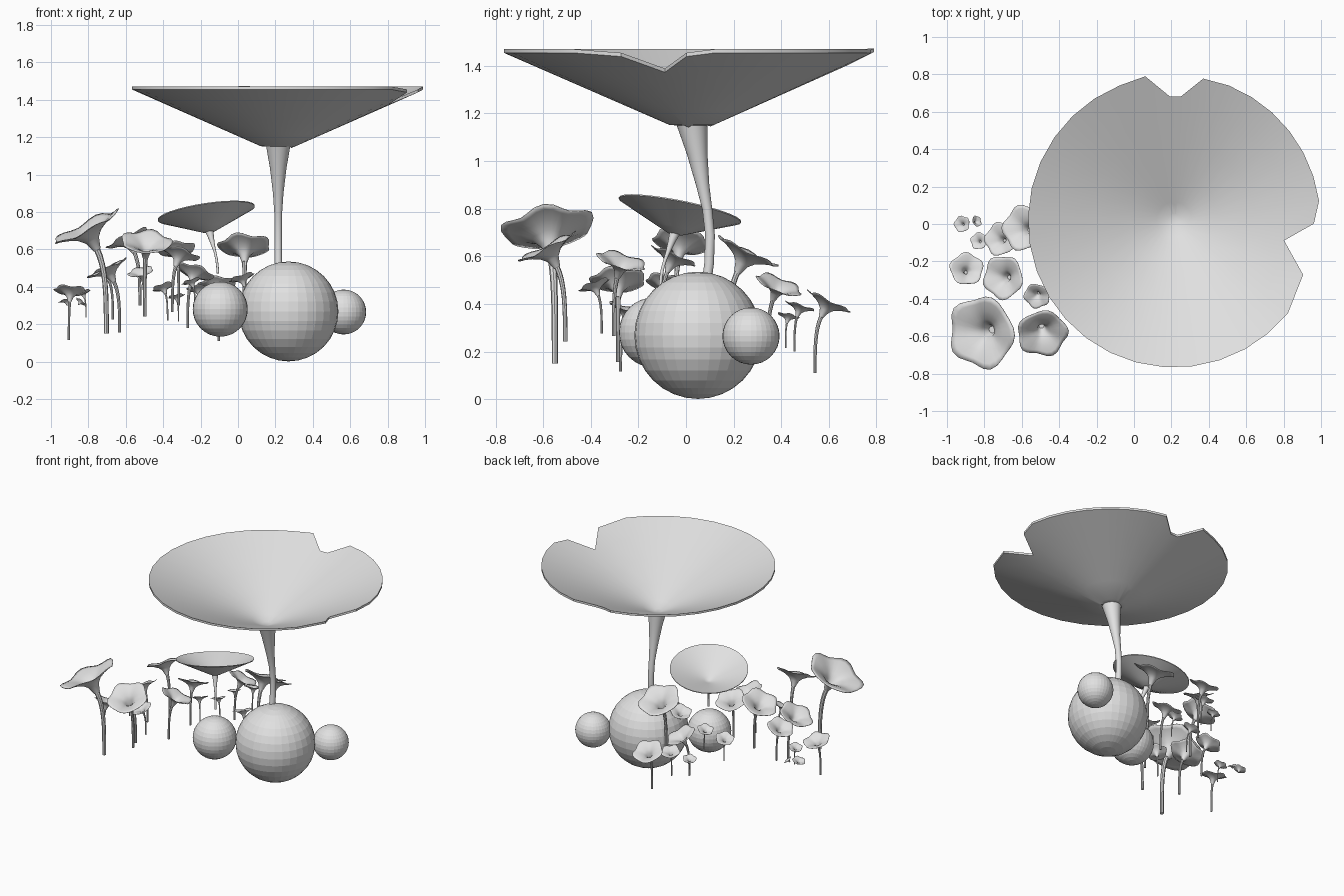
import bpy, bmesh, math
from mathutils import Vector, Matrix

if "Cube" in bpy.data.objects:
    bpy.data.objects.remove(bpy.data.objects["Cube"])

grey = bpy.data.materials.new("plain_grey")
grey.diffuse_color = (0.75, 0.75, 0.75, 1)
grey.use_nodes = True
grey.node_tree.nodes["Principled BSDF"].inputs["Base Color"].default_value = grey.diffuse_color


def loft(name, rings, matrix, cap_start=True, thickness=0):
    """Skin a list of equally long point rings into one smooth object."""
    bm = bmesh.new()
    loops = [[bm.verts.new(matrix @ Vector(p)) for p in ring] for ring in rings]
    n = len(loops[0])
    for a, b in zip(loops, loops[1:]):
        for i in range(n):
            j = (i + 1) % n
            bm.faces.new((a[i], a[j], b[j], b[i]))
    if cap_start:
        bm.faces.new(loops[0])
    bm.faces.new(loops[-1])
    bmesh.ops.recalc_face_normals(bm, faces=bm.faces)
    mesh = bpy.data.meshes.new(name)
    bm.to_mesh(mesh)
    bm.free()
    obj = bpy.data.objects.new(name, mesh)
    bpy.context.collection.objects.link(obj)
    mesh.materials.append(grey)
    bpy.context.view_layer.objects.active = obj
    bpy.ops.object.select_all(action='DESELECT')
    obj.select_set(True)
    bpy.ops.object.shade_smooth_by_angle(angle=math.radians(40))
    if thickness:
        mod = obj.modifiers.new("thickness", 'SOLIDIFY')
        mod.thickness = thickness
        mod.offset = 0
    return obj


def frame(centre, normal, scale):
    rot = Vector(normal).normalized().to_track_quat('Z', 'Y').to_matrix().to_4x4()
    return Matrix.Translation(centre) @ rot @ Matrix.Scale(scale, 4)


# Round stones: flat-faced spheres
for name, centre, radius in (
        ("big_stone", (0.27, 0.05, 0.268), 0.267),
        ("left_stone", (-0.095, -0.135, 0.28), 0.147),
        ("right_stone", (0.565, 0.273, 0.265), 0.12)):
    bpy.ops.mesh.primitive_uv_sphere_add(segments=32, ring_count=16, radius=radius, location=centre)
    bpy.context.object.name = name
    bpy.context.object.data.materials.append(grey)

# Funnel leaves: conical shell with rim notches, running into a bent stem
notches = {-22.6: 0.955, -10: 0.763, -1: 0.955, 8: 1.0, 78.5: 0.995,
           87: 0.853, 92: 0.853, 101.3: 1.01}


def leaf(name, matrix, notched=True):
    rim = {a: 1.0 for a in range(-30, 330, 12)}
    if notched:
        rim = {a: 1.0 for a in [*range(18, 78, 10), *range(112, 331, 11)]}
        rim.update(notches)
    angles = sorted(rim)

    def ring(f, lift):
        pts = []
        for a in angles:
            r = f * rim[a]
            t = math.radians(a)
            pts.append((r * math.cos(t), r * math.sin(t) + 0.013 * (1 - f), -0.44 * (1 - r) + lift))
        return pts

    rings = [ring(f, 0.0) for f in (0.04, 0.12, 0.3, 0.55, 0.8, 1.0)]
    rings += [ring(f, -0.02) for f in (1.0, 0.8, 0.55, 0.3, 0.12)]
    for y, z, r in ((0.013, -0.41, 0.082), (0.04, -0.56, 0.056), (0.07, -0.73, 0.036),
                    (0.095, -0.86, 0.027), (0.11, -1.0, 0.026), (0.105, -1.15, 0.026),
                    (0.085, -1.3, 0.026)):
        rings.append([(r * math.cos(math.radians(a)), y + r * math.sin(math.radians(a)), z)
                      for a in angles])
    return loft(name, rings, matrix)


leaf("large_leaf", Matrix.Translation((0.215, 0.015, 1.47)) @ Matrix.Scale(0.782, 4))
leaf("small_leaf", frame((-0.17, -0.025, 0.797), (-0.15, 0.2, 1), 0.262), notched=False)


# Trumpet flowers: five-lobed funnel on a curved stem
def flower(name, centre, radius, tilt, stem=True):
    n = Vector((*tilt, math.sqrt(1 - tilt[0] ** 2 - tilt[1] ** 2)))
    c = Vector(centre)
    rings = []
    for f, z in ((1.0, 0.0), (0.85, -0.03), (0.6, -0.12), (0.36, -0.25), (0.2, -0.42), (0.1, -0.72)):
        ring = []
        for i in range(30):
            t = 2 * math.pi * i / 30
            wave = math.cos(5 * t)
            r = f * (1 + 0.07 * f * wave)
            ring.append((r * math.cos(t), r * math.sin(t), z + 0.05 * f * wave))
        rings.append(ring)
    loft(name, rings, frame(c, n, radius), cap_start=False, thickness=0.02 * radius)
    if not stem:
        return
    # stem as a cubic curve from the ground end to the funnel base
    top = c - n * 0.68 * radius
    foot = c + Vector((-1.3 * radius * tilt[0], -1.3 * radius * tilt[1], -3.0 * radius))
    p1 = foot + Vector((0, 0, 1.1 * radius))
    p2 = top - n * 0.6 * radius
    tube = []
    for k in range(9):
        u = k / 8
        p = foot * (1 - u) ** 3 + p1 * 3 * u * (1 - u) ** 2 + p2 * 3 * u * u * (1 - u) + top * u ** 3
        w = radius * (0.07 + 0.03 * u ** 3)
        tube.append([(p.x + w * math.cos(a * math.pi / 4), p.y + w * math.sin(a * math.pi / 4), p.z)
                     for a in range(8)])
    loft(name + "_stem", tube, Matrix.Identity(4))


# centre, radius, sideways tilt
flowers = [
    ((-0.815, -0.58, 0.72), 0.19, (-0.45, -0.12)),
    ((-0.49, -0.585, 0.64), 0.133, (0.05, -0.45)),
    ((-0.70, -0.285, 0.50), 0.115, (-0.45, 0.0)),
    ((-0.895, -0.24, 0.38), 0.088, (0.08, 0.3)),
    ((-0.52, -0.385, 0.48), 0.068, (-0.2, -0.35)),
    ((-0.715, -0.08, 0.49), 0.088, (-0.4, 0.15)),
    ((-0.83, -0.09, 0.37), 0.045, (-0.3, 0.2)),
    ((-0.59, -0.02, 0.66), 0.12, (-0.42, 0.15)),
    ((-0.31, -0.27, 0.58), 0.105, (0.3, 0.25)),
    ((-0.33, -0.05, 0.60), 0.10, (-0.1, 0.4)),
    ((0.035, 0.26, 0.62), 0.138, (0.0, 0.45)),
    ((-0.23, 0.39, 0.48), 0.10, (0.3, 0.35)),
    ((-0.33, 0.43, 0.35), 0.045, (-0.2, 0.2)),
    ((-0.21, 0.48, 0.39), 0.063, (-0.1, 0.3)),
    ((-0.11, 0.60, 0.41), 0.10, (-0.05, 0.45)),
    ((0.02, 0.03, 0.45), 0.07, (-0.3, 0.2)),
    ((-0.25, 0.13, 0.43), 0.052, (-0.3, 0.2)),
    ((-0.40, 0.12, 0.40), 0.06, (-0.3, 0.3)),
]
for i, (centre, radius, tilt) in enumerate(flowers):
    flower(f"flower_{i + 1}", centre, radius, tilt)

# Small loose buds
flower("bud_1", (-0.92, 0.0, 0.33), 0.043, (-0.3, 0.1), stem=False)
flower("bud_2", (-0.84, 0.015, 0.32), 0.03, (0.6, 0.3), stem=False)
